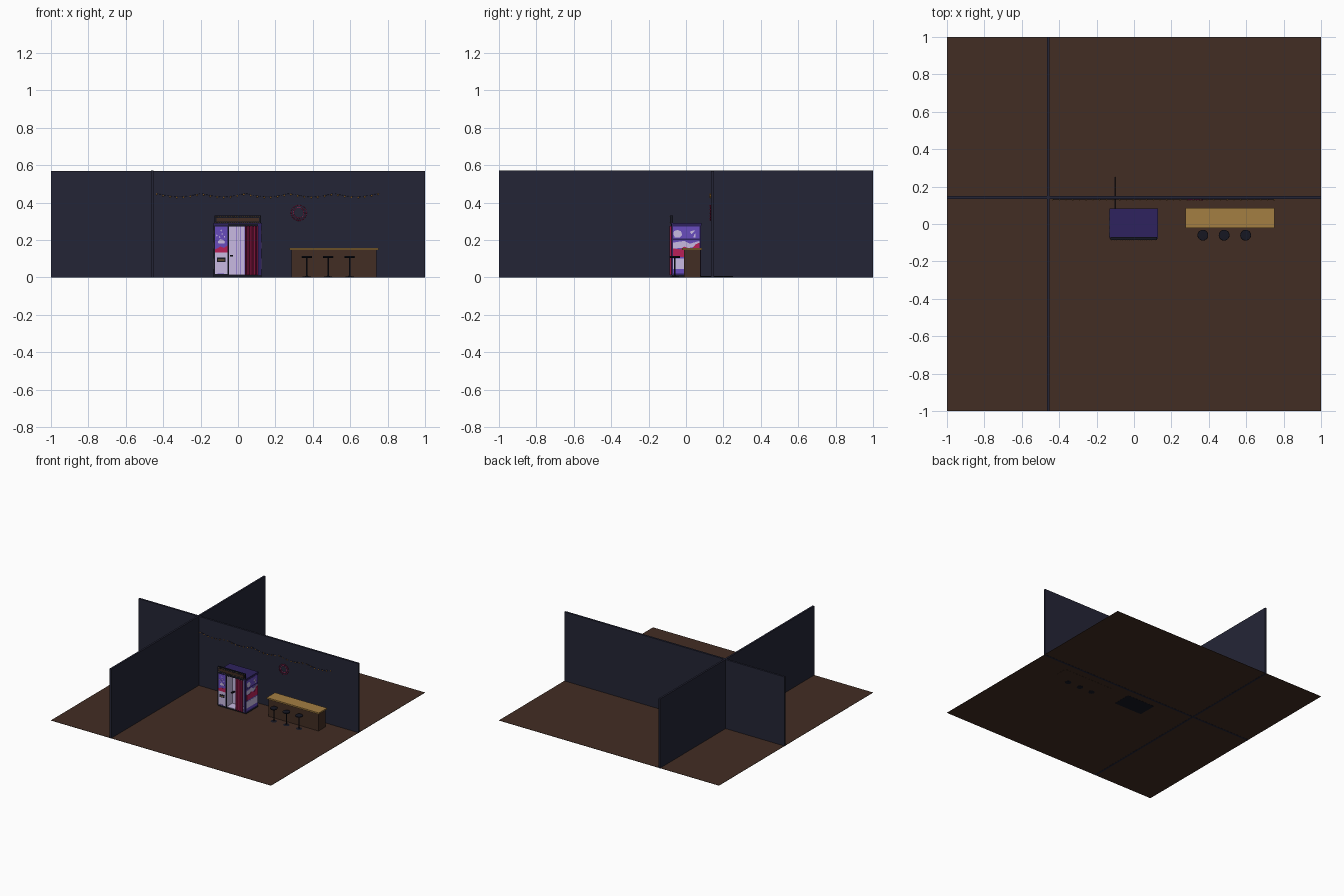
import bpy, bmesh, math
from mathutils import Vector

if "Cube" in bpy.data.objects:
    bpy.data.objects.remove(bpy.data.objects["Cube"], do_unlink=True)


def material(name, r, g, b):
    m = bpy.data.materials.new(name)
    m.use_nodes = True
    lin = [((c / 255 + 0.055) / 1.055) ** 2.4 for c in (r, g, b)] + [1]
    m.diffuse_color = lin
    m.node_tree.nodes["Principled BSDF"].inputs["Base Color"].default_value = lin
    return m


BROWN = material("dark brown wood", 66, 45, 35)
NAVY = material("navy wall", 36, 37, 54)
TAN = material("tan wood", 164, 126, 66)
PURPLE = material("deep purple", 46, 34, 94)
VIOLET = material("violet", 104, 76, 190)
PALE = material("pale lavender", 200, 186, 226)
CRIMSON = material("crimson", 186, 32, 88)
MAROON = material("dark crimson", 104, 18, 56)
BLACK = material("near black", 22, 23, 34)
AMBER = material("amber", 206, 142, 62)


def finish(name, bm, mat, smooth=False):
    bmesh.ops.recalc_face_normals(bm, faces=bm.faces[:])
    me = bpy.data.meshes.new(name)
    bm.to_mesh(me)
    bm.free()
    me.materials.append(mat)
    ob = bpy.data.objects.new(name, me)
    bpy.context.scene.collection.objects.link(ob)
    if smooth:
        bpy.context.view_layer.objects.active = ob
        ob.select_set(True)
        bpy.ops.object.shade_smooth_by_angle()
        ob.select_set(False)
    return ob


def box(name, mat, x, y, z):
    """Box from three (low, high) ranges."""
    bm = bmesh.new()
    bmesh.ops.create_cube(bm, size=1)
    for v in bm.verts:
        v.co = Vector([(r[0] + r[1]) / 2 + c * (r[1] - r[0]) for r, c in zip((x, y, z), v.co)])
    return finish(name, bm, mat)


def plate(name, mat, pts, place, push):
    """Thin plate: a 2D outline put in space by place() and extruded by push."""
    bm = bmesh.new()
    face = bm.faces.new([bm.verts.new(place(a, b)) for a, b in pts])
    new = bmesh.ops.extrude_face_region(bm, geom=[face])["geom"]
    bmesh.ops.translate(bm, vec=push, verts=[v for v in new if isinstance(v, bmesh.types.BMVert)])
    return finish(name, bm, mat)


def rect(a, b, c, d):
    return [(a, c), (b, c), (b, d), (a, d)]


def lathe(name, mat, profile, x, y, steps=20):
    bm = bmesh.new()
    edge = [bm.verts.new((r, 0, z)) for r, z in profile]
    edges = [bm.edges.new(p) for p in zip(edge, edge[1:])]
    bmesh.ops.spin(bm, geom=edge + edges, axis=(0, 0, 1), cent=(0, 0, 0),
                   angle=math.tau, steps=steps, use_duplicate=False)
    bmesh.ops.remove_doubles(bm, verts=bm.verts[:], dist=0.0001)
    bmesh.ops.translate(bm, vec=(x, y, 0), verts=bm.verts[:])
    return finish(name, bm, mat, True)


def tube(name, mat, pts, radius, cyclic=False):
    cu = bpy.data.curves.new(name, "CURVE")
    cu.dimensions = "3D"
    cu.bevel_depth = radius
    cu.bevel_resolution = 1
    cu.use_fill_caps = True
    sp = cu.splines.new("POLY")
    sp.points.add(len(pts) - 1)
    for p, co in zip(sp.points, pts):
        p.co = (*co, 1)
    sp.use_cyclic_u = cyclic
    cu.materials.append(mat)
    bpy.context.scene.collection.objects.link(bpy.data.objects.new(name, cu))


def beads(name, mat, centres, radius):
    bm = bmesh.new()
    for c in centres:
        s = bmesh.ops.create_icosphere(bm, subdivisions=1, radius=radius)
        bmesh.ops.translate(bm, vec=c, verts=s["verts"])
    finish(name, bm, mat)


# Room
box("floor", BROWN, (-1, 1), (-1, 1), (0.001, 0.003))
box("back_wall", NAVY, (-1, 1), (0.135, 0.151), (0, 0.57))
box("side_wall", NAVY, (-0.466, -0.451), (-1, 1), (0, 0.571))

# Bar counter
box("counter_body", BROWN, (0.286, 0.74), (-0.012, 0.078), (0, 0.146))
box("counter_top", TAN, (0.276, 0.75), (-0.022, 0.085), (0.146, 0.158))

# Bar stools
for i, x in enumerate((0.368, 0.482, 0.597)):
    lathe("stool_%d" % (i + 1), BLACK,
          [(0, 0), (0.024, 0), (0.024, 0.003), (0.006, 0.007), (0.004, 0.012), (0.004, 0.103),
           (0.026, 0.104), (0.029, 0.108), (0.028, 0.113), (0, 0.115)], x, -0.06)

# Booth shell, open at the front
box("booth_base", BLACK, (-0.13, 0.125), (-0.075, 0.08), (0, 0.012))
box("booth_roof", PURPLE, (-0.132, 0.128), (-0.078, 0.083), (0.277, 0.29))
box("booth_back", PURPLE, (-0.13, 0.125), (0.074, 0.081), (0.012, 0.277))
box("booth_right_wall", PURPLE, (0.106, 0.125), (-0.078, 0.081), (0.012, 0.277))
box("booth_cabinet", PURPLE, (-0.13, -0.052), (-0.076, 0.081), (0.012, 0.277))
box("interior_back", PALE, (-0.052, 0.106), (0.0, 0.074), (0.012, 0.277))
box("interior_left", PALE, (-0.052, -0.05), (-0.07, 0.0), (0.012, 0.277))
box("interior_right", PALE, (0.104, 0.106), (-0.07, 0.0), (0.012, 0.277))
box("interior_floor", PALE, (-0.05, 0.104), (-0.074, 0.0), (0.012, 0.016))
box("door_post", BLACK, (-0.053, -0.047), (-0.08, -0.074), (0.012, 0.285))
box("door_header", BLACK, (-0.05, 0.106), (-0.08, -0.074), (0.272, 0.285))
box("seat", BLACK, (-0.042, -0.028), (-0.03, -0.0), (0.112, 0.12))
for i in range(4):
    x = -0.028 + i * 0.02
    box("backdrop_fold_%d" % (i + 1), VIOLET, (x, x + 0.0015), (-0.002, 0), (0.016, 0.272))

# Pleated curtain, dark in the valleys
bm = bmesh.new()
rows = []
for i in range(33):
    x = 0.037 + i * 0.0022
    y = -0.081 - 0.006 * math.cos(i * math.tau / 8)
    rows.append([bm.verts.new((x, y, z)) for z in (0.014, 0.274)])
for (a, b), (c, d) in zip(rows, rows[1:]):
    f = bm.faces.new((a, c, d, b))
    f.material_index = int(f.calc_center_median().y > -0.0795)
curtain = finish("curtain", bm, CRIMSON)
curtain.data.materials.append(MAROON)

# Cabinet front: picture, controls and slot
def front(y):
    return lambda a, b: (a, y, b)


OUT = (0, -0.002, 0)
panels = [
    ("front_frame", BLACK, rect(-0.13, -0.052, 0.012, 0.285), 0),
    ("front_picture", VIOLET, rect(-0.123, -0.057, 0.148, 0.272), 1),
    ("front_controls", PALE, rect(-0.123, -0.057, 0.018, 0.132), 1),
    ("front_red_band", CRIMSON, rect(-0.123, -0.057, 0.132, 0.15), 1),
    ("front_red_hill", CRIMSON, [(-0.123, 0.15), (-0.057, 0.15), (-0.057, 0.17), (-0.075, 0.158),
                                 (-0.095, 0.165), (-0.11, 0.155)], 2),
    ("front_cloud", PALE, [(-0.105, 0.182), (-0.073, 0.182), (-0.068, 0.19), (-0.08, 0.2),
                           (-0.093, 0.205), (-0.108, 0.193)], 2),
    ("front_screen", BLACK, rect(-0.113, -0.068, 0.083, 0.107), 2),
    ("front_screen_strip", TAN, rect(-0.108, -0.073, 0.09, 0.095), 3),
    ("front_tray", VIOLET, rect(-0.11, -0.075, 0.02, 0.024), 2),
]
for x, z in ((-0.113, 0.225), (-0.098, 0.215), (-0.085, 0.232), (-0.072, 0.218), (-0.09, 0.25)):
    panels.append(("front_star", PALE, [(x - 0.004, z), (x, z - 0.006), (x + 0.004, z), (x, z + 0.006)], 2))
for name, mat, pts, layer in panels:
    plate(name, mat, pts, front(-0.076 - layer * 0.0015), OUT)

# Side pictures on both outer sides
side_art = [
    ("sky", VIOLET, rect(-0.07, 0.073, 0.208, 0.272), 0),
    ("lower", VIOLET, rect(-0.07, 0.073, 0.022, 0.2), 0),
    ("cloud_big", PALE, [(-0.068, 0.232), (-0.06, 0.214), (-0.034, 0.212), (-0.02, 0.226),
                         (-0.026, 0.246), (-0.045, 0.254), (-0.064, 0.248)], 1),
    ("cloud_small", PALE, [(0.02, 0.244), (0.03, 0.23), (0.05, 0.252), (0.035, 0.25)], 1),
    ("cloud_tail", PALE, [(0.04, 0.212), (0.052, 0.214), (0.05, 0.234), (0.042, 0.226)], 1),
    ("mist", PALE, [(-0.07, 0.155), (0.02, 0.158), (0.073, 0.17), (0.073, 0.195),
                    (0.02, 0.18), (-0.01, 0.195), (-0.07, 0.186)], 1),
    ("red_hill", CRIMSON, [(-0.07, 0.11), (0.073, 0.11), (0.073, 0.186), (0.05, 0.176),
                           (0.03, 0.15), (-0.01, 0.165), (-0.03, 0.15), (-0.07, 0.155)], 2),
    ("ground", PALE, rect(-0.07, 0.073, 0.045, 0.1), 1),
]
for side, x, sx in (("left", 0.125, 1), ("right", -0.13, -1)):
    for name, mat, pts, layer in side_art:
        plate("%s_picture_%s" % (side, name), mat, pts,
              lambda a, b: (x + sx * layer * 0.0012, a, b), (sx * 0.0015, 0, 0))

# Marquee with rows of bulbs
box("marquee", BLACK, (-0.125, 0.122), (-0.085, -0.07), (0.287, 0.331))
beads("marquee_bulbs", TAN, [(-0.118 + i * 0.0117, -0.085, z) for i in range(21)
                             for z in (0.293, 0.325)], 0.0026)
box("marquee_panel", BROWN, (-0.115, 0.112), (-0.0865, -0.085), (0.3, 0.318))

# Power cable along the floor
tube("power_cable", BLACK, [(-0.102, 0.08, 0.005), (-0.102, 0.25, 0.005)], 0.002)

# Round neon wall sign
def ring(r, n, y):
    return [(0.325 + r * math.cos(i * math.tau / n), y, 0.345 + r * math.sin(i * math.tau / n))
            for i in range(n)]


tube("neon_ring_inner", CRIMSON, ring(0.028, 24, 0.131), 0.0018, True)
tube("neon_ring_outer", MAROON, ring(0.041, 24, 0.131), 0.0018, True)
beads("neon_ring_beads", CRIMSON, ring(0.04, 14, 0.129), 0.004)

# Swagged string of lights
def swag(t):
    return (-0.435 + 1.185 * t, 0.13, 0.449 - 0.018 * abs(math.sin(t * math.pi * 5)))


tube("light_string", BLACK, [swag(i / 60) for i in range(61)], 0.0008)
beads("string_bulbs", AMBER, [Vector(swag(i / 33)) - Vector((0, 0, 0.004)) for i in range(34)], 0.005)
